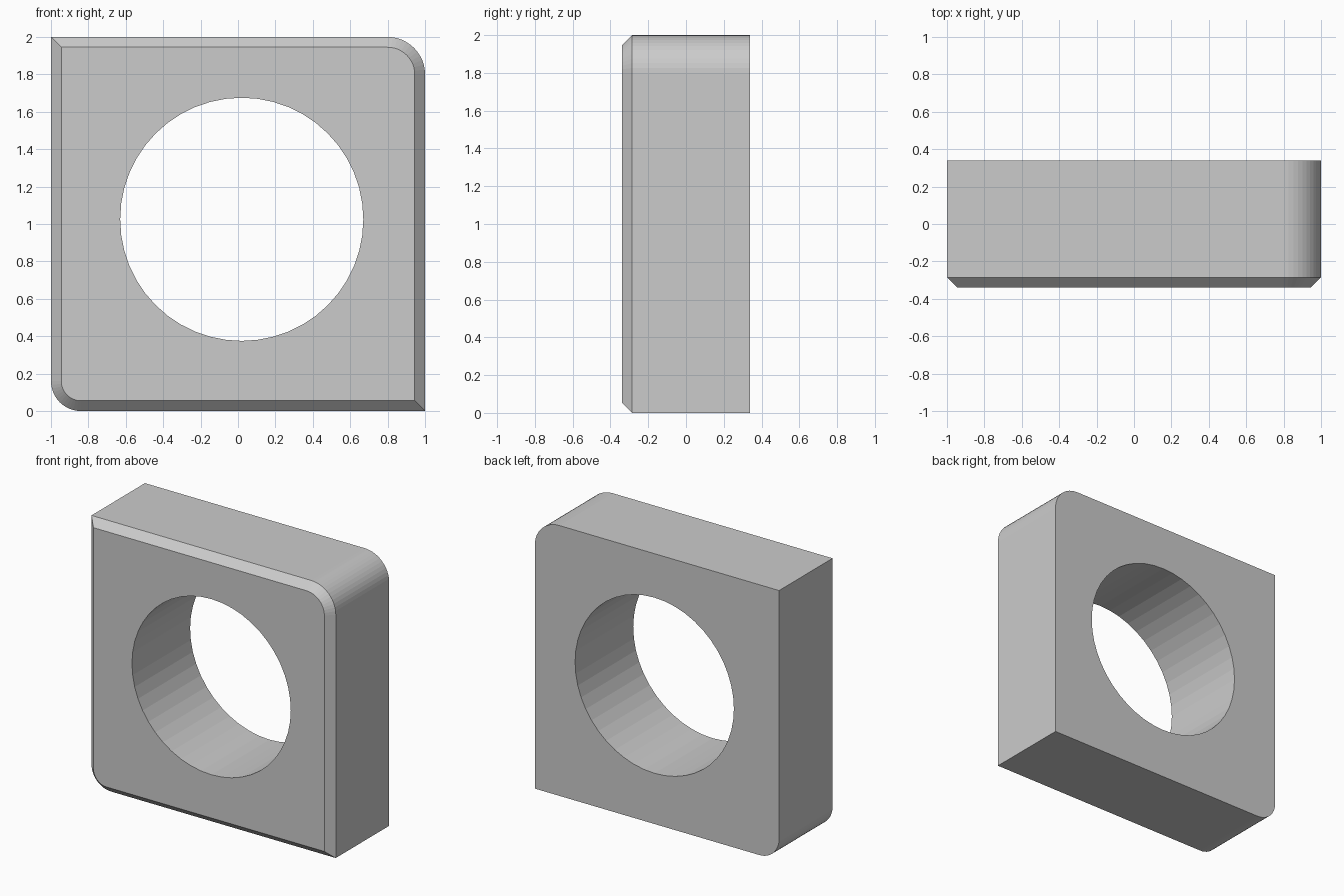
import bpy, bmesh, math

if "Cube" in bpy.data.objects:
    bpy.data.objects.remove(bpy.data.objects["Cube"])

HALF_DEPTH = 0.34
CHAMFER = 0.055
R_TOP, R_BOTTOM = 0.20, 0.16   # the two rounded corners


def arc(cx, cz, r, start, steps=12):
    """Quarter turn, anticlockwise seen from the front."""
    return [(cx + r * math.cos(math.radians(start + 90 * i / steps)),
             cz + r * math.sin(math.radians(start + 90 * i / steps)))
            for i in range(steps + 1)]


def outline(inset):
    """Square with the top right and bottom left corners rounded."""
    e = 1 - inset
    return (arc(1 - R_TOP, 2 - R_TOP, R_TOP - inset, 0)
            + [(-e, 1 + e)]
            + arc(-1 + R_BOTTOM, R_BOTTOM, R_BOTTOM - inset, 180)
            + [(e, 1 - e)])


# Plate body: front outline, chamfer edge, back outline
bm = bmesh.new()
rings = [[bm.verts.new((x, y, z)) for x, z in outline(inset)]
         for inset, y in ((CHAMFER, -HALF_DEPTH),
                          (0, -HALF_DEPTH + CHAMFER),
                          (0, HALF_DEPTH))]
n = len(rings[0])
for a, b in zip(rings, rings[1:]):
    for i in range(n):
        j = (i + 1) % n
        bm.faces.new((a[i], b[i], b[j], a[j]))
bm.faces.new(rings[0])
bm.faces.new(rings[-1])
bmesh.ops.recalc_face_normals(bm, faces=bm.faces)
mesh = bpy.data.meshes.new("plate")
bm.to_mesh(mesh)
bm.free()
plate = bpy.data.objects.new("plate", mesh)
bpy.context.collection.objects.link(plate)

# Round through hole
bpy.ops.mesh.primitive_cylinder_add(vertices=48, radius=0.65, depth=2,
                                    location=(0.02, 0, 1.025),
                                    rotation=(math.pi / 2, 0, 0))
cutter = bpy.context.object
cutter.name = "hole_cutter"
cutter.hide_render = True
mod = plate.modifiers.new("hole", 'BOOLEAN')
mod.operation = 'DIFFERENCE'
mod.solver = 'EXACT'
mod.object = cutter
bpy.ops.object.select_all(action='DESELECT')
bpy.context.view_layer.objects.active = plate
plate.select_set(True)
bpy.ops.object.modifier_apply(modifier=mod.name)
bpy.data.objects.remove(cutter, do_unlink=True)
